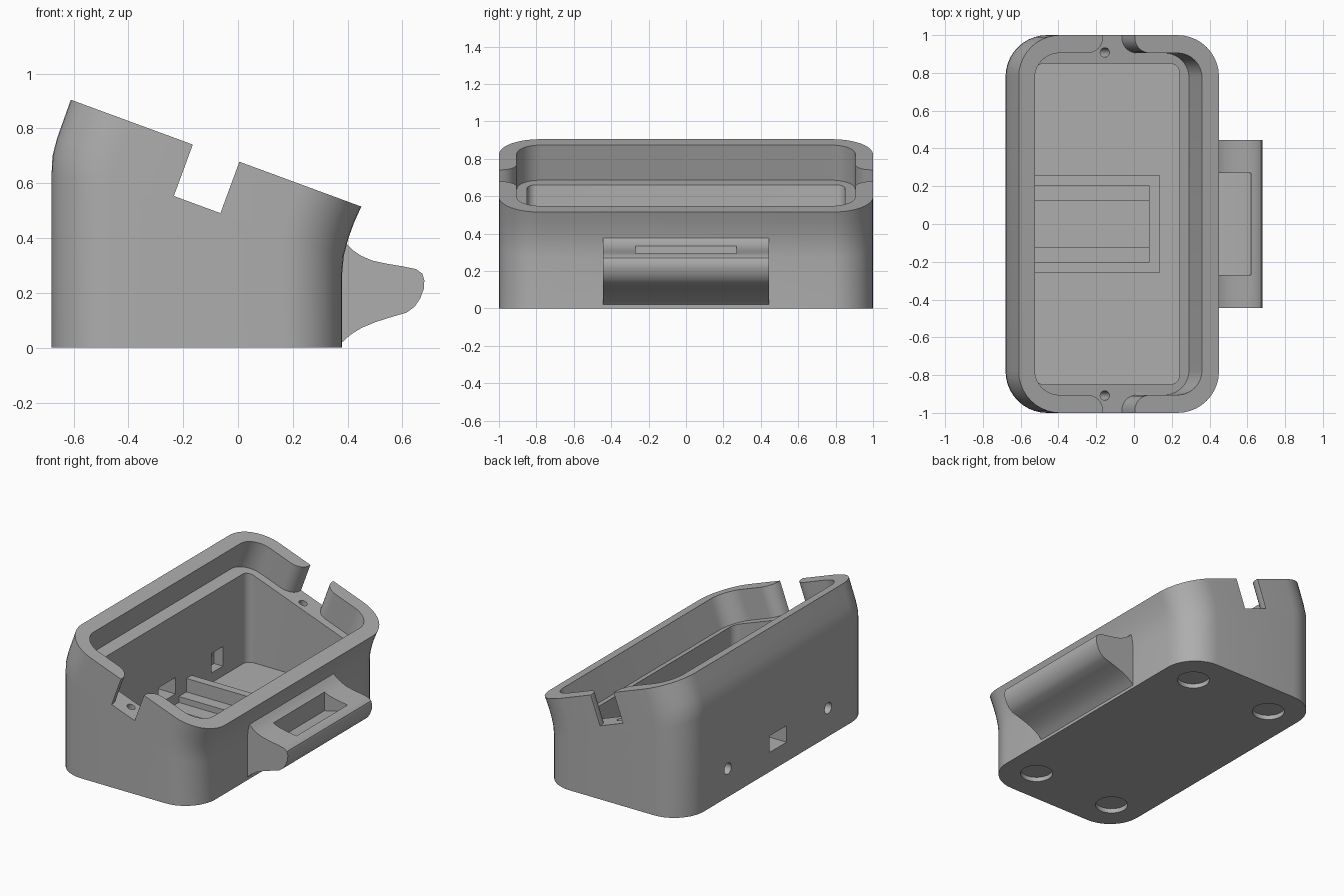
import bpy, bmesh, math

if "Cube" in bpy.data.objects:
    bpy.data.objects.remove(bpy.data.objects["Cube"])

# One grey plastic
grey = bpy.data.materials.new("grey_plastic")
grey.use_nodes = True
COLOR = (0.42, 0.42, 0.42, 1)
grey.diffuse_color = COLOR
grey.node_tree.nodes["Principled BSDF"].inputs["Base Color"].default_value = COLOR

TILT = math.radians(20.2)
NX, NZ = math.sin(TILT), math.cos(TILT)
POCKET_DEPTH = 0.2


def top_plane(x):
    return 0.905 - (x + 0.61) * math.tan(TILT)


def tilted(outline, offset):
    """Lay an outline on the sloped top plane, moved along its normal."""
    return [(x + offset * NX, y, top_plane(x) + offset * NZ) for x, y in outline]


def rounded(x0, x1, half_y, r, steps=10):
    """Rounded rectangle outline, counter-clockwise."""
    pts = []
    corners = [(x1 - r, half_y - r), (x0 + r, half_y - r),
               (x0 + r, r - half_y), (x1 - r, r - half_y)]
    for q, (cx, cy) in enumerate(corners):
        for i in range(steps + 1):
            a = math.pi / 2 * (q + i / steps)
            pts.append((cx + r * math.cos(a), cy + r * math.sin(a)))
    return pts


def loft(name, rings):
    """Closed solid through rings of equal point count."""
    bm = bmesh.new()
    vs = [[bm.verts.new(p) for p in ring] for ring in rings]
    n = len(vs[0])
    for a, b in zip(vs, vs[1:]):
        for i in range(n):
            j = (i + 1) % n
            bm.faces.new((a[i], a[j], b[j], b[i]))
    bm.faces.new(vs[0][::-1])
    bm.faces.new(vs[-1])
    bmesh.ops.recalc_face_normals(bm, faces=bm.faces)
    mesh = bpy.data.meshes.new(name)
    bm.to_mesh(mesh)
    bm.free()
    mesh.materials.append(grey)
    ob = bpy.data.objects.new(name, mesh)
    bpy.context.collection.objects.link(ob)
    return ob


def box(name, x0, x1, y0, y1, z0, z1):
    base = [(x0, y0), (x1, y0), (x1, y1), (x0, y1)]
    return loft(name, [[(x, y, z) for x, y in base] for z in (z0, z1)])


def circle(r, n=32):
    return [(r * math.cos(2 * math.pi * i / n), r * math.sin(2 * math.pi * i / n))
            for i in range(n)]


def combine(target, tool, operation="DIFFERENCE"):
    """Apply a boolean and discard the tool."""
    mod = target.modifiers.new("combine", "BOOLEAN")
    mod.operation = operation
    mod.solver = "EXACT"
    mod.object = tool
    bpy.context.view_layer.objects.active = target
    bpy.ops.object.modifier_apply(modifier=mod.name)
    bpy.data.objects.remove(tool)


# Outer shell: straight base that bends into the sloped rim
left = [(-0.68, 0), (-0.68, 0.64), (-0.677, 0.70), (-0.66, 0.765), (-0.635, 0.835), (-0.61, 0.905)]
right = [(0.38, 0), (0.38, 0.27), (0.386, 0.335), (0.403, 0.40), (0.425, 0.46), (0.45, 0.515)]
unit = rounded(0, 1.06, 1, 0.22)
rings = []
for (lx, lz), (rx, rz) in zip(left, right):
    rings.append([(lx + (rx - lx) * x / 1.06, y, lz + (rz - lz) * x / 1.06) for x, y in unit])
body = loft("housing", rings)

# Front grip lip with a slot in its top
lip_profile = [(0.3, 0.38), (0.395, 0.38), (0.42, 0.355), (0.45, 0.335), (0.49, 0.318),
               (0.54, 0.307), (0.60, 0.297), (0.65, 0.287), (0.673, 0.27), (0.68, 0.245),
               (0.678, 0.215), (0.665, 0.18), (0.645, 0.15), (0.615, 0.128), (0.56, 0.112),
               (0.50, 0.093), (0.45, 0.072), (0.41, 0.047), (0.38, 0.02), (0.3, 0.02)]
lip = loft("grip_lip", [[(x, y, z) for x, z in lip_profile] for y in (-0.445, 0.445)])
slot_profile = [(0.45, 0.45), (0.62, 0.45), (0.62, 0.27), (0.57, 0.24), (0.45, 0.21)]
slot = loft("slot_cutter", [[(x, y, z) for x, z in slot_profile] for y in (-0.27, 0.27)])
combine(lip, slot)
combine(body, lip, "UNION")

# Sloped pocket below the rim
outline = rounded(-0.525, 0.36, 0.905, 0.13)
combine(body, loft("pocket_cutter", [tilted(outline, -POCKET_DEPTH), tilted(outline, 0.2)]))

# Deep cavity inside a narrow ledge
outline = rounded(-0.525, 0.24, 0.85, 0.05)
ledge = -POCKET_DEPTH / NZ + 0.03
combine(body, loft("cavity_cutter", [[(x, y, 0.06) for x, y in outline],
                                     [(x, y, top_plane(x) + ledge) for x, y in outline]]))

# Notches through both end walls, flared inward, each with a screw hole
R = 0.08
for side in (-1, 1):
    arc = [math.pi / 2 * i / 8 for i in range(9)]
    shape = [(-0.165, 1.1), (0.005, 1.1)]
    shape += [(0.005 + R * (1 - math.cos(a)), 0.985 - R * math.sin(a)) for a in arc]
    shape += [(0.085, 0.87), (-0.245, 0.87)]
    shape += [(-0.165 - R * (1 - math.cos(a)), 0.985 - R * math.sin(a)) for a in arc[::-1]]
    shape = [(x, y * side) for x, y in shape]
    combine(body, loft("notch_cutter", [tilted(shape, -POCKET_DEPTH), tilted(shape, 0.2)]))
    hole = [(x - 0.085, y + 0.908 * side) for x, y in circle(0.025, 20)]
    combine(body, loft("screw_cutter", [tilted(hole, -0.38), tilted(hole, -0.1)]))

# Rear wall: cable opening and two bolt holes with square nut recesses
combine(body, box("cable_cutter", -0.8, -0.45, -0.09, 0.09, 0.13, 0.24))
for y in (-0.53, 0.53):
    bolt = [[(x, y + a, 0.19 + b) for a, b in circle(0.037, 24)] for x in (-0.8, -0.45)]
    combine(body, loft("bolt_cutter", bolt))
    combine(body, box("nut_cutter", -0.59, -0.45, y - 0.06, y + 0.06, 0.125, 0.255))

# Round foot recesses underneath
for x in (-0.455, 0.155):
    for y in (-0.76, 0.76):
        foot = [[(x + a, y + b, z) for a, b in circle(0.1, 40)] for z in (-0.1, 0.03)]
        combine(body, loft("foot_cutter", foot))

# Holder tray on the cavity floor: U-shaped wall with inner ledges
tray = [box("tray_end", 0.08, 0.135, -0.26, 0.26, 0.05, 0.19)]
for side, name in ((-1, "right"), (1, "left")):
    a, b, c = 0.125 * side, 0.205 * side, 0.26 * side
    tray.append(box(name + "_tray_rail", -0.53, 0.08, min(b, c), max(b, c), 0.05, 0.19))
    tray.append(box(name + "_tray_ledge", -0.53, 0.08, min(a, b), max(a, b), 0.05, 0.10))

# Smooth curved walls, keep edges crisp
bpy.ops.object.select_all(action="DESELECT")
for ob in [body] + tray:
    ob.select_set(True)
bpy.context.view_layer.objects.active = body
bpy.ops.object.shade_smooth_by_angle(angle=math.radians(30))
